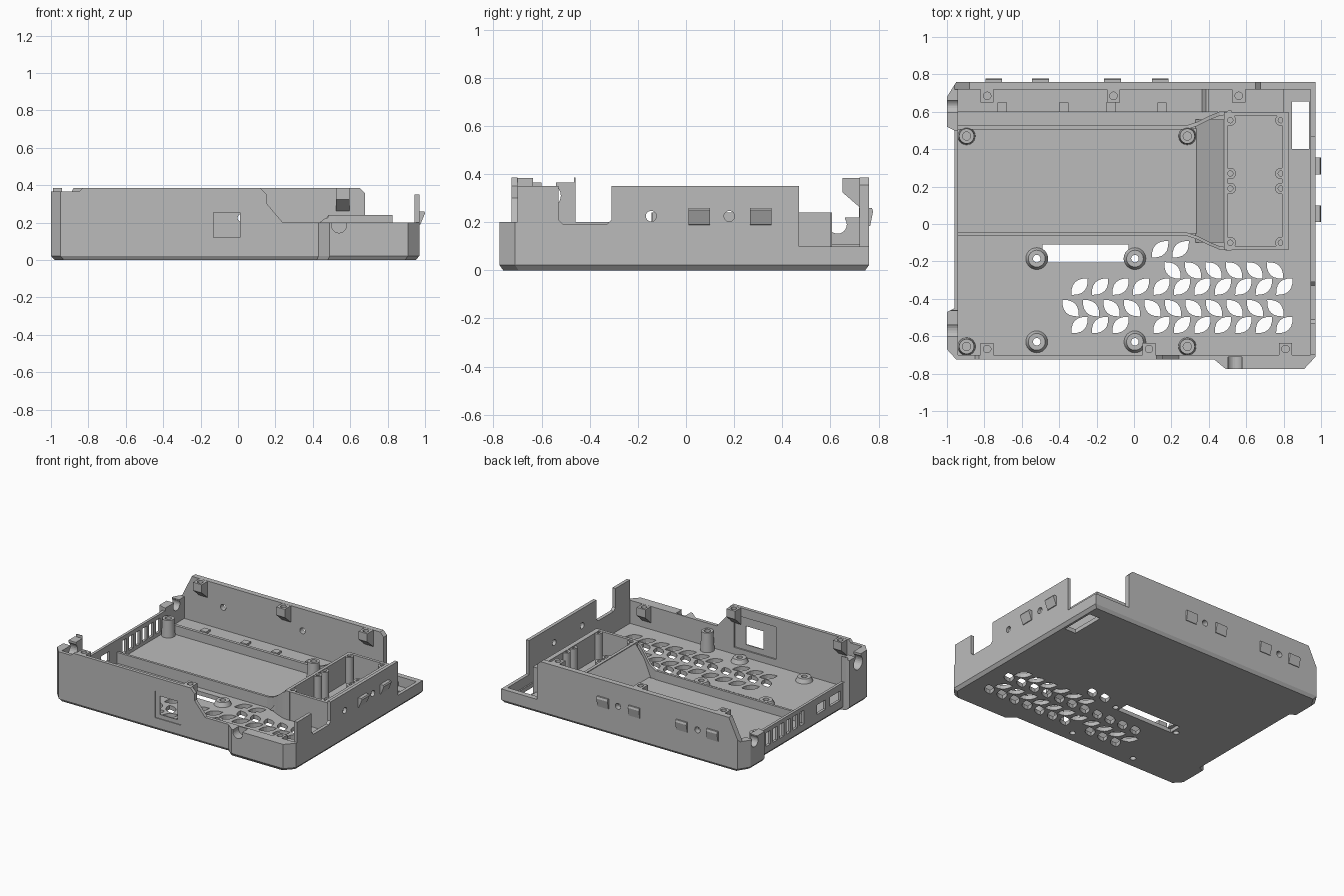
import bpy, bmesh, math
from mathutils import Vector

cube = bpy.data.objects.get("Cube")
if cube:
    bpy.data.objects.remove(cube)

grey = bpy.data.materials.new("plain_grey")
grey.use_nodes = True
grey.diffuse_color = (0.5, 0.5, 0.5, 1)
grey.node_tree.nodes["Principled BSDF"].inputs["Base Color"].default_value = (0.5, 0.5, 0.5, 1)


def place(a, b, h, axis):
    return {"x": (h, a, b), "y": (a, h, b), "z": (a, b, h)}[axis]


def prism(bm, pts, layers, axis="z"):
    """Stack a 2D outline through (height, scale) layers."""
    rings = [[bm.verts.new(place(a * s, b * s, h, axis)) for a, b in pts] for h, s in layers]
    bm.faces.new(rings[0])
    bm.faces.new(rings[-1])
    n = len(pts)
    for low, high in zip(rings, rings[1:]):
        for i in range(n):
            j = (i + 1) % n
            bm.faces.new((low[i], low[j], high[j], high[i]))


def solid(name, outlines, lo, hi, axis="z", layers=None):
    bm = bmesh.new()
    for pts in outlines:
        prism(bm, pts, layers or [(lo, 1), (hi, 1)], axis)
    bmesh.ops.recalc_face_normals(bm, faces=bm.faces)
    mesh = bpy.data.meshes.new(name)
    bm.to_mesh(mesh)
    bm.free()
    mesh.materials.append(grey)
    obj = bpy.data.objects.new(name, mesh)
    bpy.context.collection.objects.link(obj)
    return obj


def rect(a0, b0, a1, b1):
    return [(a0, b0), (a1, b0), (a1, b1), (a0, b1)]


def circle(a, b, r, n=24):
    return [(a + r * math.cos(math.tau * i / n), b + r * math.sin(math.tau * i / n)) for i in range(n)]


def cut(obj, outlines, lo, hi, axis="z"):
    tool = solid("cutter", outlines, lo, hi, axis)
    tool.hide_render = True
    mod = obj.modifiers.new("cut", "BOOLEAN")
    mod.operation, mod.solver, mod.object = "DIFFERENCE", "EXACT", tool
    bpy.context.view_layer.update()
    graph = bpy.context.evaluated_depsgraph_get()
    mesh = bpy.data.meshes.new_from_object(obj.evaluated_get(graph))
    obj.modifiers.clear()
    obj.data = mesh
    bpy.data.objects.remove(tool)


def leaf(cx, cy, lean, length=0.062, width=0.034, n=6):
    """Pointed lens outline, leaning right (1) or left (-1)."""
    c = math.sqrt(0.5)
    out = []
    for side in (1, -1):
        for i in range(n):
            t = (-1 + 2 * i / n) * side
            u, v = t * length, -side * width * (1 - t * t)
            out.append((cx + lean * c * (u - v), cy + c * (u + v)))
    return out


# Tray body with chamfered foot
plan = [(-1, -.67), (-.95, -.725), (.43, -.725), (.49, -.775), (.91, -.775), (.97, -.71),
        (.97, .76), (-.95, .76), (-1, .68), (-1, .52), (-.96, .5), (-.96, -.45), (-1, -.47)]
body = solid("case_body", [plan], 0, 0, layers=[(0, .98), (.022, 1), (.385, 1)])
cut(body, [rect(-.94, -.7, .945, .72)], .03, 1)

# Stepped wall tops
cut(body, [[(.12, .5), (.12, .385), (.155, .35), (.155, .3), (.24, .2), (1.2, .2), (1.2, .5)],
           [(-.83, .5), (-.83, .385), (-.85, .365), (-1.2, .365), (-1.2, .5)]], -1, -.699, "y")
cut(body, [[(.65, .5), (.65, .385), (.68, .355), (.68, .1), (1.2, .1), (1.2, .5)],
           [(-.88, .5), (-.88, .385), (-.96, .22), (-1.2, .22), (-1.2, .5)]], .719, 1, "y")
cut(body, [[(-.9, .35), (-.53, .35), (-.53, .21), (-.51, .19), (-.33, .19), (-.31, .21), (-.31, .35),
            (.47, .35), (.47, .1), (.9, .1), (.9, .6), (-.9, .6)]], .9, 1.2, "x")
cut(body, [[(-.46, .6), (-.46, .2), (.5, .2), (.5, .22), (.719, .22), (.719, .6)],
           [(-.7, .365), (-.465, .365), (-.465, .5), (-.7, .5)]], -1.2, -.9, "x")

# Cable notches and vents in the left wall
cut(body, [circle(-.57, .31, .05), circle(.63, .19, .038)], -1.2, -.9, "x")
cut(body, [rect(-.6, .34, -.54, .5), rect(.6, .2, .66, .4)], -1.2, -.9, "x")
vents = [rect(.0 + i * .078, .07, .05 + i * .078, .17) for i in range(6)]
cut(body, vents + [rect(-.25, .08, -.15, .15), rect(-.42, .08, -.3, .15)], -1.2, -.9, "x")

# Floor openings: leaf grille, long slot, corner slot and screw holes
leaves = []
for start, y, count, lean in ((.14, -.135, 2, 1), (.206, -.248, 6, -1), (-.291, -.335, 11, 1),
                              (-.339, -.45, 11, -1), (-.291, -.54, 11, 1)):
    for i in range(count):
        if not (y == -.54 and i == 3):
            leaves.append(leaf(start + i * .1095, y, lean))
standoffs = [(x, y) for x in (-.52, .005) for y in (-.185, -.63)]
cut(body, leaves + [rect(.845, .4, .935, .655)], -.1, .06)
cut(body, [rect(-.49, -.205, -.03, -.11)], -.1, .06)
cut(body, [circle(x, y, .02) for x, y in standoffs], -.1, .06)

# Front socket window and cable hole
cut(body, [rect(-.165, .09, .045, .285)], -1, -.719, "y")
cut(body, [rect(-.24, .08, .1, .32)], -.711, -.65, "y")
cut(body, [rect(-.13, .12, .01, .255)], -1, -.6, "y")
cut(body, [circle(.54, .185, .04)], -1, -.71, "y")

# Wall holes between latch buttons
cut(body, [circle(-.625, .225, .022), circle(.02, .225, .022)], .6, 1, "y")
cut(body, [circle(-.145, .225, .022), circle(.18, .225, .022)], .9, 1.2, "x")

# Wedge shaped latch buttons
for x in (-.75, -.5, -.115, .14):
    solid("back_latch", [[(.75, .185), (.765, .185), (.777, .245), (.772, .26), (.75, .26)]],
          x - .045, x + .045, "x")
for y in (.055, .31):
    solid("side_latch", [[(.96, .185), (.975, .19), (1, .25), (.995, .26), (.96, .26)]],
          y - .045, y + .045, "y")


# Screw lugs along the long walls
def lug(name, x, wall, inner, top):
    obj = solid(name, [[(wall, top - .125), (inner, top - .06), (inner, top), (wall, top)]],
                x - .035, x + .035, "x")
    cut(obj, [circle(x, (wall + 2 * inner) / 3 + math.copysign(.01, wall), .02)], top - .05, 1)


for x in (-.785, -.11, .56):
    lug("back_lug", x, .725, .65, .384)
for x, top in ((-.785, .384), (.08, .384), (.81, .199)):
    lug("front_lug", x, -.705, -.635, top)


# Hollow screw posts
def post(name, x, y, r, hole, lo, hi, flare=1.0):
    bm_rings = [(r * flare, lo), (r, hi), (hole, hi), (hole, lo)]
    bm = bmesh.new()
    rings = [[bm.verts.new((a, b, z)) for a, b in circle(x, y, q)] for q, z in bm_rings]
    for k in range(4):
        p, q = rings[k], rings[(k + 1) % 4]
        for i in range(len(p)):
            j = (i + 1) % len(p)
            bm.faces.new((p[i], p[j], q[j], q[i]))
    bmesh.ops.recalc_face_normals(bm, faces=bm.faces)
    mesh = bpy.data.meshes.new(name)
    bm.to_mesh(mesh)
    bm.free()
    mesh.materials.append(grey)
    obj = bpy.data.objects.new(name, mesh)
    bpy.context.collection.objects.link(obj)
    bpy.context.view_layer.objects.active = obj
    obj.select_set(True)
    bpy.ops.object.shade_smooth_by_angle(angle=math.radians(30))
    obj.select_set(False)


for x, y in standoffs:
    post("board_standoff", x, y, .045, .02, .025, .06, 1.35)
for x in (-.895, .285):
    for y in (.47, -.655):
        post("tall_post", x, y, .04, .022, .025, .17, 1.2)


# Drive bay rims flaring into the raised cage
def ribbon(name, path, thick):
    bm = bmesh.new()
    rings = []
    for x, y, top in path:
        rings.append([bm.verts.new(p) for p in ((x, y, .025), (x, y + thick, .025),
                                                (x, y + thick, top), (x, y, top))])
    bm.faces.new(rings[0])
    bm.faces.new(rings[-1])
    for p, q in zip(rings, rings[1:]):
        for i in range(4):
            j = (i + 1) % 4
            bm.faces.new((p[i], p[j], q[j], q[i]))
    bmesh.ops.recalc_face_normals(bm, faces=bm.faces)
    mesh = bpy.data.meshes.new(name)
    bm.to_mesh(mesh)
    bm.free()
    mesh.materials.append(grey)
    bpy.context.collection.objects.link(bpy.data.objects.new(name, mesh))


flare = [(-.94, 0, .11), (.28, 0, .11), (.34, .02, .13), (.4, .05, .17), (.46, .075, .22), (.52, .08, .24)]
ribbon("bay_back_rim", [(x, .505 + d, z) for x, d, z in flare], .022)
ribbon("bay_front_rim", [(x, -.045 - d, z) for x, d, z in flare], -.018)
solid("bay_floor", [rect(-.94, -.05, .35, .51)], .025, .045)
solid("bay_ramp", [[(.33, .04), (.48, .235), (.5, .235), (.5, .04)]], -.1, .56, "y")

# Open cage with screw bosses
cage = solid("bay_cage", [rect(.48, -.14, .825, .6)], .025, .24)
cut(cage, [rect(.502, -.118, .79, .578)], .045, 1)
for x in (.515, .785):
    for y in (.555, .27, .19, -.1):
        post("cage_boss", x, y, .03, .014, .04, .238)

# Low ledge along the back wall with small blocks and a rib
solid("back_ledge", [rect(-.94, .6, .8, .722)], .025, .06)
for x in (-.705, -.375, -.125, .15):
    solid("ledge_block", [rect(x - .025, .6, x + .025, .65)], .05, .075)
solid("ledge_rib", [[(.36, .05), (.4, .05), (.4, .11), (.385, .11)]], .6, .722, "y")
